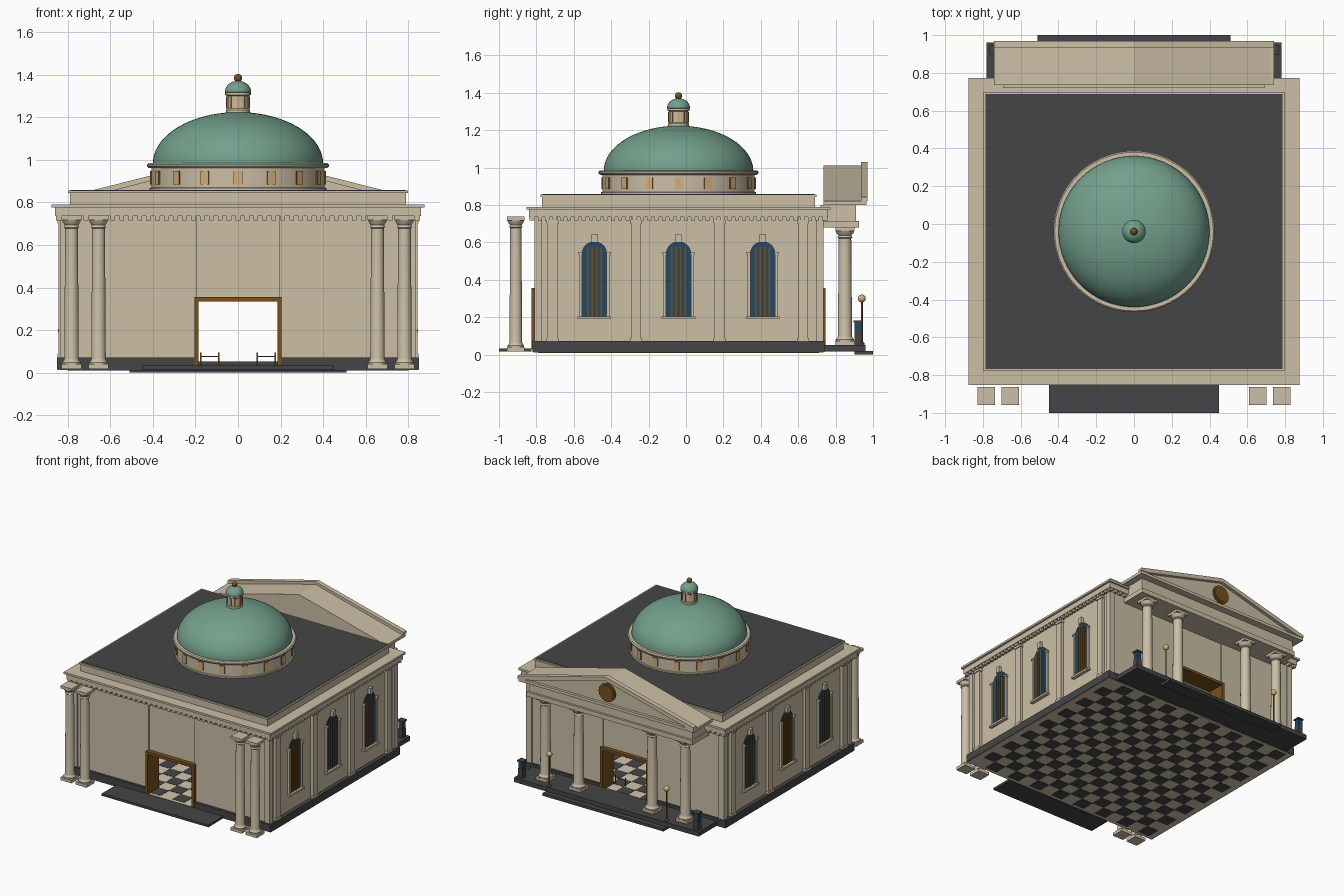
import bpy, bmesh, math
from mathutils import Matrix, Vector

if "Cube" in bpy.data.objects:
    bpy.data.objects.remove(bpy.data.objects["Cube"])


def material(name, rgb):
    m = bpy.data.materials.new(name)
    m.use_nodes = True
    m.diffuse_color = (*rgb, 1)
    bsdf = next(n for n in m.node_tree.nodes if n.type == 'BSDF_PRINCIPLED')
    bsdf.inputs["Base Color"].default_value = (*rgb, 1)
    return m


STONE = material("limestone", (.60, .52, .38))
DARK = material("dark slate", (.06, .06, .062))
GREEN = material("copper green", (.17, .35, .26))
BLUE = material("blue glass", (.02, .065, .115))
BRONZE = material("bronze", (.19, .08, .012))
AMBER = material("amber glow", (.66, .42, .19))
CREAM = material("pale floor", (.66, .57, .43))
MID = -.04          # y of the hall's centre
SIDES = (-1, 1)


def finish(name, bm, *mats, smooth=False):
    bmesh.ops.recalc_face_normals(bm, faces=bm.faces)
    me = bpy.data.meshes.new(name)
    for f in bm.faces:
        f.smooth = smooth
    bm.to_mesh(me)
    bm.free()
    if smooth:
        me.set_sharp_from_angle(angle=math.radians(35))
    for m in mats:
        me.materials.append(m)
    ob = bpy.data.objects.new(name, me)
    bpy.context.collection.objects.link(ob)
    return ob


def boxes(name, mat, specs):
    """Boxes given as x0, x1, y0, y1, z0, z1, joined in one object."""
    bm = bmesh.new()
    for x0, x1, y0, y1, z0, z1 in specs:
        centre = Vector((x0 + x1, y0 + y1, z0 + z1)) / 2
        size = (abs(x1 - x0), abs(y1 - y0), z1 - z0, 1)
        bmesh.ops.create_cube(bm, matrix=Matrix.Translation(centre) @ Matrix.Diagonal(size))
    return finish(name, bm, mat)


def slab(name, mat, hx, hy, z0, z1):
    return boxes(name, mat, [(-hx, hx, MID - hy, MID + hy, z0, z1)])


def lathe(name, mat, profile, x=0, y=0, steps=24):
    bm = bmesh.new()
    vs = [bm.verts.new((r, 0, z)) for r, z in profile]
    es = [bm.edges.new(p) for p in zip(vs, vs[1:])]
    bmesh.ops.spin(bm, geom=vs + es, cent=(0, 0, 0), axis=(0, 0, 1),
                   angle=math.tau, steps=steps, use_duplicate=False)
    bmesh.ops.remove_doubles(bm, verts=bm.verts, dist=1e-5)
    ob = finish(name, bm, mat, smooth=True)
    ob.location = (x, y, 0)
    return ob


def prism(name, mat, outline, axis, a, b):
    """Extrude a (u, z) outline from a to b along the x or y axis."""
    place = (lambda u, z: (a, u, z)) if axis == 'x' else (lambda u, z: (u, a, z))
    bm = bmesh.new()
    face = bm.faces.new([bm.verts.new(place(u, z)) for u, z in outline])
    ext = bmesh.ops.extrude_face_region(bm, geom=[face])['geom']
    shift = (b - a, 0, 0) if axis == 'x' else (0, b - a, 0)
    bmesh.ops.translate(bm, vec=shift, verts=[v for v in ext if isinstance(v, bmesh.types.BMVert)])
    return finish(name, bm, mat)


def arc(r, z, start=0, end=math.pi, n=16, squash=1):
    return [(r * math.cos(start + (end - start) * i / n),
             z + squash * r * math.sin(start + (end - start) * i / n)) for i in range(n + 1)]


def ball(name, mat, x, y, z, r):
    return lathe(name, mat, arc(r, z, -math.pi / 2, math.pi / 2, 12), x, y, 20)


def panel_ring(name, r, count, w, z0, z1):
    """Glowing panels with bronze sides set round a drum."""
    bm = bmesh.new()
    for i in range(count):
        turn = Matrix.Rotation(math.tau * i / count, 4, 'Z')
        mat = turn @ Matrix.Translation((r, 0, (z0 + z1) / 2)) @ Matrix.Diagonal((.016, w, z1 - z0, 1))
        bmesh.ops.create_cube(bm, matrix=mat)
    bm.normal_update()
    for f in bm.faces:
        c = f.calc_center_median()
        out = Vector((c.x, c.y, 0)).normalized()
        f.material_index = 0 if f.normal.dot(out) > .9 else 1
    finish(name, bm, AMBER, BRONZE).location.y = MID


def column(name, x, y, z0, z1, r, half):
    shaft = [(0, z0 + .02), (r * 1.3, z0 + .02), (r * 1.3, z0 + .03), (r * 1.05, z0 + .04), (r, z0 + .05),
             (r * .88, z1 - .06), (r * 1.05, z1 - .055), (r * .9, z1 - .045),
             (r * 1.15, z1 - .035), (r * 1.35, z1 - .018), (0, z1 - .018)]
    lathe(name + "_shaft", STONE, shaft, x, y)
    boxes(name + "_blocks", STONE, [(x - half, x + half, y - half, y + half, a, b)
                                    for a, b in ((z0, z0 + .022), (z1 - .02, z1))])


# Checkered floor, visible from both sides
slab("floor", CREAM, .845, .775, .012, .03)
boxes("floor_tiles", DARK, [(-.8 + i * .1, -.7 + i * .1, MID - .75 + j * .1, MID - .65 + j * .1, .01, .032)
                            for i in range(16) for j in range(15) if (i + j) % 2 == 0])

# Plinth and walls, open at the two doors
plinth, walls = [], []
for s in SIDES:
    plinth.append((s * .85, s * .77, -.82, .74, .015, .072))
    walls.append((s * .82, s * .76, -.80, .725, .07, .74))
    for out, inn, po in ((-.80, -.74, -.82), (.725, .665, .74)):
        plinth.append((s * .19, s * .84, po, inn, .015, .072))
        walls.append((s * .195, s * .81, out, inn, .07, .74))
boxes("plinth", DARK, plinth)
boxes("walls", STONE, walls)
boxes("door_headers", STONE, [(-.195, .195, -.79, -.74, .34, .74), (-.195, .195, .665, .715, .34, .74)])

# Door frames with deep jambs
for name, y0, y1 in (("front", -.825, -.69), ("back", .61, .745)):
    boxes(name + "_door_frame", BRONZE,
          [(s * .185, s * .205, y0, y1, .03, .355) for s in SIDES] + [(-.205, .205, y0, y1, .335, .355)])

# Side pilasters, bases, caps and corner strips
pil = []
for s in SIDES:
    for k in range(4):
        y = -.715 + k * .447
        pil.append((s * .81, s * .842, y - .027, y + .027, .07, .74))
        for z0, z1 in ((.07, .09), (.70, .72)):
            pil.append((s * .81, s * .848, y - .032, y + .032, z0, z1))
    for y0, y1 in ((-.81, -.77), (.695, .735)):
        pil.append((s * .79, s * .835, y0, y1, .07, .74))
boxes("pilasters", STONE, pil)

# Arched side windows
for s in SIDES:
    for k in range(3):
        y = MID + (k - 1) * .45
        glass = [(y - .068, .2), (y + .068, .2)] + [(y + u, z) for u, z in arc(.068, .538)]
        prism("window_glass", BLUE, glass, 'x', s * .80, s * .826)
        boxes("window_bars", BRONZE, [(s * .82, s * .831, y + o - .004, y + o + .004, .2, .575)
                                      for o in (-.036, -.012, .012, .036)])
        trim = [(s * .81, s * .845, y - .09, y + .09, .19, .205),
                (s * .81, s * .842, y - .016, y + .016, .60, .645)]
        for e in SIDES:
            trim.append((s * .81, s * .835, y + e * .066, y + e * .082, .2, .54))
            trim.append((s * .81, s * .84, y + e * .064, y + e * .088, .535, .548))
        boxes("window_trim", STONE, trim)

# Cornice, dentils, attic and roof
slab("frieze", STONE, .86, .80, .735, .775)
slab("cornice", STONE, .875, .8125, .775, .79)
dentils = []
for s in SIDES:
    for i in range(-20, 21):
        x, y = i * .042, MID + i * .039
        dentils.append((x - .011, x + .011, MID + s * .775, MID + s * .796, .716, .737))
        dentils.append((s * .835, s * .856, y - .011, y + .011, .716, .737))
boxes("dentils", STONE, dentils)
slab("attic", STONE, .79, .73, .79, .845)
slab("attic_lip", STONE, .798, .738, .843, .855)
slab("roof", DARK, .787, .727, .85, .858)

# Drum, dome and lantern
lathe("drum", STONE, [(0, .85), (.415, .85), (.415, .868), (.407, .87), (.407, .965), (0, .965)], 0, MID, 64)
panel_ring("drum_windows", .405, 16, .04, .885, .948)
lathe("drum_ring", STONE, [(.39, .96), (.42, .962), (.427, .97), (.427, .978), (.42, .985), (.39, .985)], 0, MID, 64)
lathe("dome", GREEN, arc(.40, .982, 0, math.pi / 2, 20, .605), 0, MID, 64)
lathe("lantern", STONE, [(.056, 1.2), (.056, 1.235), (.052, 1.24), (.052, 1.30), (.06, 1.305), (.06, 1.315),
                         (0, 1.315)], 0, MID, 32)
panel_ring("lantern_windows", .048, 8, .018, 1.24, 1.297)
lathe("lantern_dome", GREEN, [(.05, 1.31)] + arc(.062, 1.318, 0, math.pi / 2, 10, .85), 0, MID, 32)
ball("finial", BRONZE, 0, MID, 1.384, .019)

# Front step and freestanding paired columns
boxes("front_step", DARK, [(-.45, .45, -1, -.825, .016, .033)])
for s in SIDES:
    for x in (.655, .782):
        column("front_column", s * x, -.91, .018, .738, .034, .047)

# Back porch with columns
boxes("porch_floor", DARK, [(-.78, .78, .735, .96, .018, .052)])
boxes("porch_step", DARK, [(-.51, .51, .9, 1, 0, .02)])
for s in SIDES:
    for x in (.31, .59):
        column("porch_column", s * x, .85, .05, .682, .038, .05)

# Porch entablature and pediment
boxes("porch_entablature", STONE, [(-.70, .70, .72, .925, .68, .715), (-.69, .69, .72, .91, .715, .80),
                                   (-.74, .74, .735, .965, .80, .822)])
prism("pediment", STONE, [(-.73, .82), (.73, .82), (0, 1.01)], 'y', .735, .945)
for s in SIDES:
    rake = [(0, 1.03), (0, 1.0), (s * .69, .822), (s * .742, .822), (s * .742, .842)]
    prism("raking_cornice", STONE, rake, 'y', .935, .97)
prism("medallion_rim", BRONZE, arc(.07, .905, 0, math.tau, 32)[:-1], 'y', .94, .953)
prism("medallion_face", BRONZE, arc(.056, .905, 0, math.tau, 32)[:-1], 'y', .94, .958)

# Porch lamps, lantern boxes and door stanchions
for s in SIDES:
    lathe("lamp_post", BRONZE, [(0, .05), (.014, .05), (.014, .06), (.005, .07), (.005, .285), (0, .285)],
          s * .495, .94, 12)
    ball("lamp_globe", AMBER, s * .495, .94, .3, .021)
    x = s * .74
    boxes("lantern_box", DARK, [(x - .02, x + .02, .9, .94, .05, .12), (x - .025, x + .025, .895, .945, .172, .182)])
    boxes("lantern_box_glass", BLUE, [(x - .018, x + .018, .902, .938, .12, .173)])
    boxes("stanchions", BRONZE, [(s * p - .003, s * p + .003, .597, .603, .03, .095) for p in (.09, .175)]
          + [(s * .09, s * .175, .598, .602, .073, .078)])
